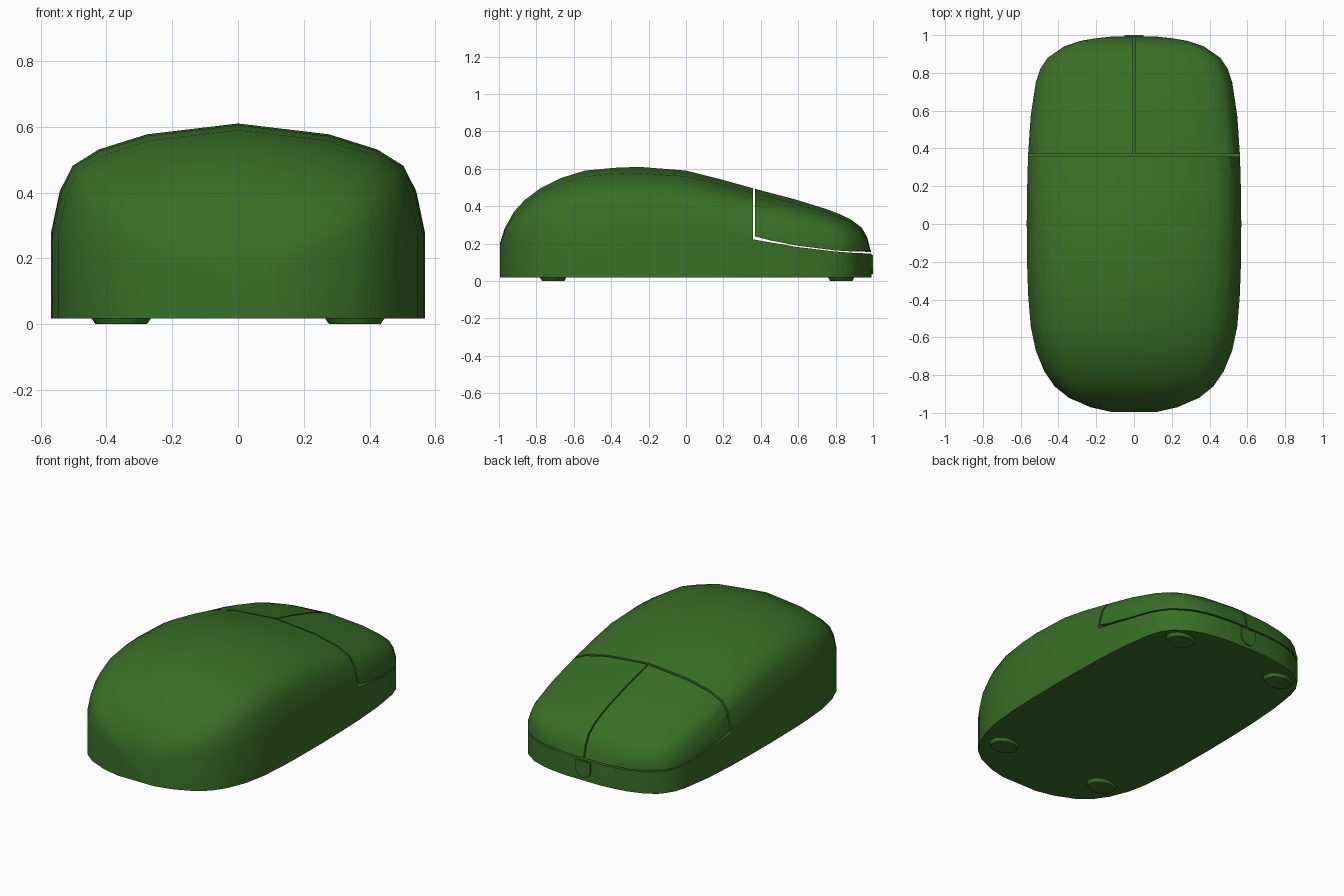
import bpy, bmesh, math

if "Cube" in bpy.data.objects:
    bpy.data.objects.remove(bpy.data.objects["Cube"])

green = bpy.data.materials.new("green_plastic")
green.diffuse_color = (0.04, 0.16, 0.02, 1)
green.use_nodes = True
green.node_tree.nodes["Principled BSDF"].inputs["Base Color"].default_value = green.diffuse_color

# Hull stations along y: position, half width, crown height, side wall height
STATIONS = [
    (-0.995, 0.12, 0.20, 0.17), (-0.97, 0.23, 0.28, 0.19), (-0.92, 0.345, 0.37, 0.21),
    (-0.86, 0.42, 0.435, 0.23), (-0.78, 0.475, 0.495, 0.245), (-0.67, 0.52, 0.55, 0.26),
    (-0.54, 0.547, 0.59, 0.27), (-0.38, 0.56, 0.605, 0.28), (-0.25, 0.565, 0.61, 0.28),
    (0.0, 0.568, 0.59, 0.28), (0.18, 0.566, 0.545, 0.27), (0.36, 0.561, 0.495, 0.25),
    (0.57, 0.547, 0.44, 0.225), (0.75, 0.52, 0.385, 0.20), (0.82, 0.497, 0.358, 0.19),
    (0.88, 0.457, 0.33, 0.18), (0.94, 0.37, 0.285, 0.165), (0.97, 0.28, 0.23, 0.155),
    (0.982, 0.21, 0.18, 0.15), (0.992, 0.12, 0.15, 0.145),
]
# Half cross-section of the dome, as fractions of width and dome height
DOME = [(1, 0), (0.955, 0.39), (0.89, 0.61), (0.75, 0.76), (0.49, 0.9)]


def make_object(name, bm):
    bmesh.ops.recalc_face_normals(bm, faces=bm.faces)
    mesh = bpy.data.meshes.new(name)
    bm.to_mesh(mesh)
    bm.free()
    obj = bpy.data.objects.new(name, mesh)
    bpy.context.collection.objects.link(obj)
    mesh.materials.append(green)
    return obj


def make_hull(name):
    bm = bmesh.new()
    rings = []
    for y, w, h, s in STATIONS:
        half = [(u * w, s + v * (h - s)) for u, v in DOME]
        pts = [(w, 0.018)] + half + [(0, h)]
        pts += [(-x, z) for x, z in reversed(half)] + [(-w, 0.018)]
        rings.append([bm.verts.new((x, y, z)) for x, z in pts])
    n = len(rings[0])
    for a, b in zip(rings, rings[1:]):
        for i in range(n):
            j = (i + 1) % n
            bm.faces.new((a[i], a[j], b[j], b[i]))
    bm.faces.new(rings[0])
    bm.faces.new(rings[-1])
    return make_object(name, bm)


def prism(name, profile, x0, x1):
    bm = bmesh.new()
    a = [bm.verts.new((x0, y, z)) for y, z in profile]
    b = [bm.verts.new((x1, y, z)) for y, z in profile]
    bm.faces.new(a)
    bm.faces.new(b)
    for i in range(len(a)):
        j = (i + 1) % len(a)
        bm.faces.new((a[i], a[j], b[j], b[i]))
    return make_object(name, bm)


def activate(obj):
    bpy.ops.object.select_all(action='DESELECT')
    obj.select_set(True)
    bpy.context.view_layer.objects.active = obj


def cut(obj, cutter, operation):
    mod = obj.modifiers.new("cut", 'BOOLEAN')
    mod.operation, mod.object, mod.solver = operation, cutter, 'EXACT'
    activate(obj)
    bpy.ops.object.modifier_apply(modifier=mod.name)
    bpy.data.objects.remove(cutter)


def smooth(obj):
    activate(obj)
    bpy.ops.object.shade_smooth_by_angle(angle=math.radians(40))


# Body shell with the button pocket removed
body = make_hull("body")
pocket = [(0.358, 0.222), (0.6, 0.181), (0.8, 0.157), (0.9, 0.15), (1.1, 0.142), (1.1, 1), (0.358, 1)]
cut(body, prism("pocket_cutter", pocket, -1, 1), 'DIFFERENCE')
smooth(body)

# Left and right buttons, separated by thin gaps
button = [(0.37, 0.238), (0.45, 0.217), (0.6, 0.188), (0.8, 0.163), (0.9, 0.157), (1.1, 0.154), (1.1, 1), (0.37, 1)]
for name, side in (("left_button", -1), ("right_button", 1)):
    obj = make_hull(name)
    cut(obj, prism("button_cutter", button, side * 0.004, side), 'INTERSECT')
    smooth(obj)

# Rounded tab at the nose
arc = [(0.05 * math.cos(t), 0.088 + 0.05 * math.sin(t))
       for t in [math.pi + math.pi * i / 10 for i in range(11)]]
outline = arc + [(0.05, 0.138), (-0.05, 0.138)]
bm = bmesh.new()
face = bm.faces.new([bm.verts.new((x, 0.97, z)) for x, z in outline])
ext = bmesh.ops.extrude_face_region(bm, geom=[face])
for v in ext["geom"]:
    if isinstance(v, bmesh.types.BMVert):
        v.co.y = 1.0
tab = make_object("nose_tab", bm)
smooth(tab)

# Four oval glide feet
for y, end in ((-0.71, "front"), (0.83, "back")):
    for x, side in ((-0.355, "left"), (0.355, "right")):
        bm = bmesh.new()
        bmesh.ops.create_cone(bm, cap_ends=True, segments=24, radius1=0.85, radius2=1, depth=0.02)
        for v in bm.verts:
            v.co = (x + v.co.x * 0.092, y + v.co.y * 0.071, v.co.z + 0.01)
        smooth(make_object(f"{end}_{side}_foot", bm))
